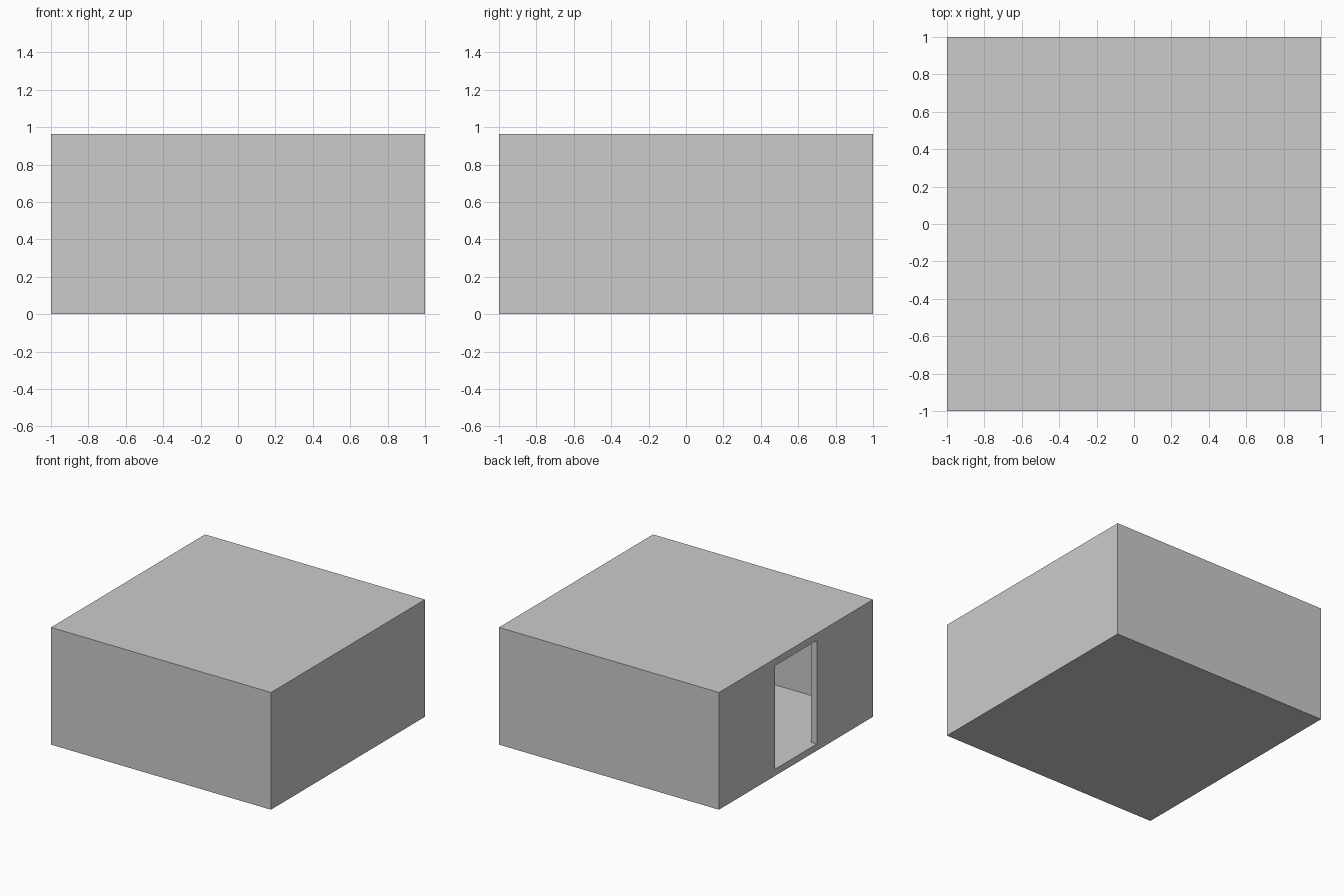
import bpy

if "Cube" in bpy.data.objects:
    bpy.data.objects.remove(bpy.data.objects["Cube"])

FLOOR, WALL, ROOF, TOP = 0.055, 0.055, 0.01, 0.963
DOOR_HALF, DOOR_TOP = 0.27, 0.905


def box(name, x, y, z):
    """Box spanning the given (min, max) ranges."""
    spans = (x, y, z)
    bpy.ops.mesh.primitive_cube_add(size=1, location=[(a + b) / 2 for a, b in spans])
    ob = bpy.context.object
    ob.name = name
    ob.scale = [b - a for a, b in spans]
    bpy.ops.object.transform_apply(location=False, rotation=False, scale=True)
    return ob


def cut(target, cutter):
    """Subtract the cutter, then remove it."""
    mod = target.modifiers.new("cut", 'BOOLEAN')
    mod.operation = 'DIFFERENCE'
    mod.solver = 'EXACT'
    mod.object = cutter
    cutter.hide_render = True
    bpy.context.view_layer.objects.active = target
    bpy.ops.object.modifier_apply(modifier=mod.name)
    bpy.data.objects.remove(cutter)


# floor and roof slabs
box("floor", (-1, 1), (-1, 1), (0, FLOOR))
box("roof", (-1, 1), (-1, 1), (TOP - ROOF, TOP))

# ring of walls, hollowed out
walls = box("walls", (-1, 1), (-1, 1), (FLOOR, TOP - ROOF))
inner = (-1 + WALL, 1 - WALL)
cut(walls, box("room_cutter", inner, inner, (-0.2, 1.2)))

# doorway in the left wall, down to the floor
cut(walls, box("door_cutter", (-1.2, -0.8), (-DOOR_HALF, DOOR_HALF), (-0.2, DOOR_TOP)))
